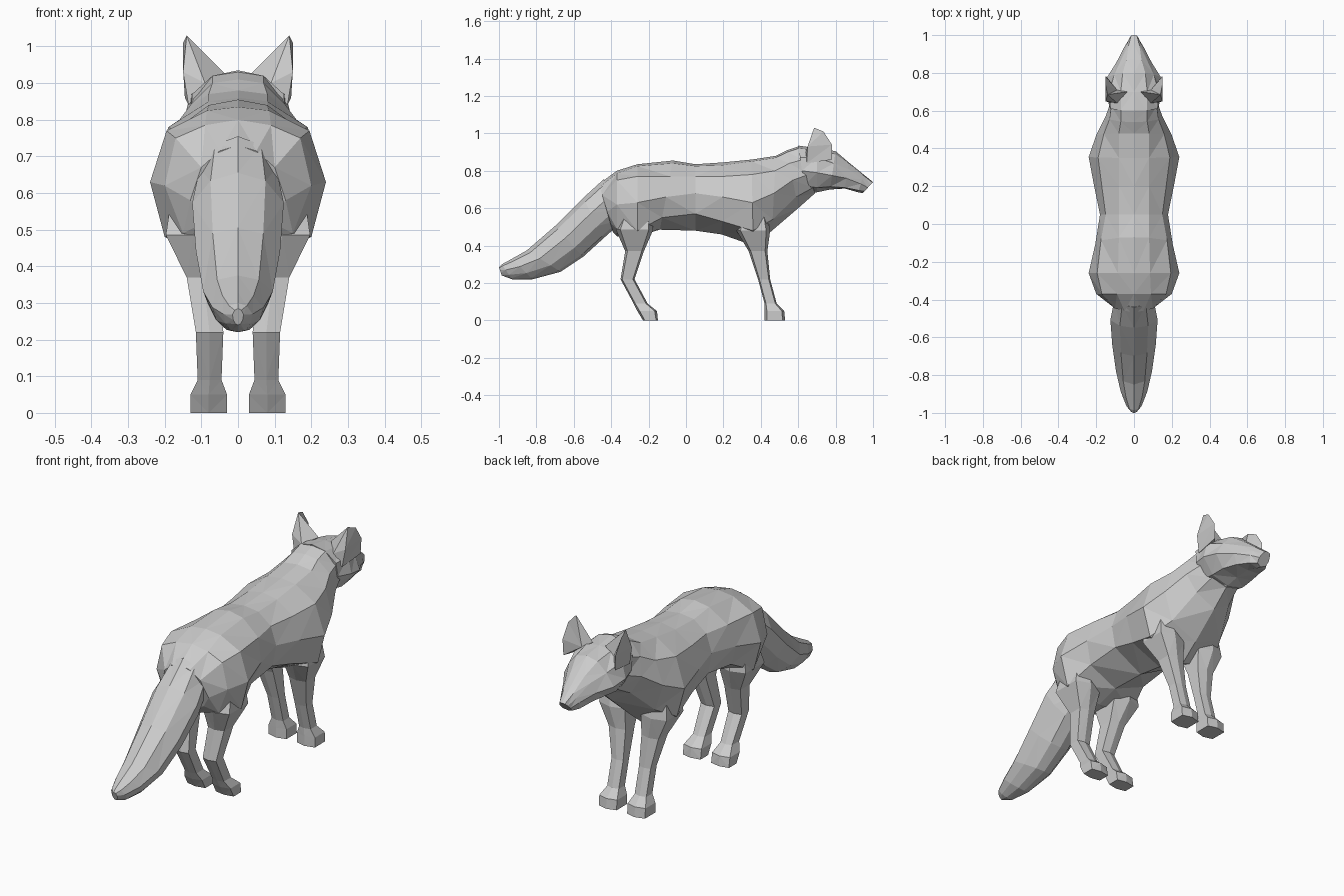
import bpy, bmesh

fur = bpy.data.materials.new("grey_fur")
fur.diffuse_color = (0.6, 0.6, 0.6, 1)


def make_object(name, verts, faces):
    mesh = bpy.data.meshes.new(name)
    mesh.from_pydata(verts, [], faces)
    bm = bmesh.new()
    bm.from_mesh(mesh)
    bmesh.ops.triangulate(bm, faces=[f for f in bm.faces if len(f.verts) == 4])
    bmesh.ops.recalc_face_normals(bm, faces=bm.faces)
    bm.to_mesh(mesh)
    bm.free()
    mesh.materials.append(fur)
    obj = bpy.data.objects.new(name, mesh)
    bpy.context.collection.objects.link(obj)
    return obj


def loft(name, rings):
    """Skin closed rings of equal point count and cap both ends."""
    n = len(rings[0])
    verts = [p for r in rings for p in r]
    faces = [(i * n + k, i * n + (k + 1) % n, (i + 1) * n + (k + 1) % n, (i + 1) * n + k)
             for i in range(len(rings) - 1) for k in range(n)]
    faces += [tuple(range(n)), tuple(range(len(verts) - n, len(verts)))]
    return make_object(name, verts, faces)


def section(y_top, y_bot, z_top, pairs, z_bot):
    """Symmetric slanted ring: top point, side points downwards, bottom point."""
    def at(x, z):
        t = (z_top - z) / (z_top - z_bot)
        return (x, y_top + (y_bot - y_top) * t, z)
    return ([at(0, z_top)] + [at(x, z) for x, z in pairs] + [at(0, z_bot)]
            + [at(-x, z) for x, z in reversed(pairs)])


# Torso from rump to neck
loft("body", [section(*r) for r in [
    (-.465, -.39, .73, [(.05, .715), (.10, .67), (.13, .58), (.09, .52)], .47),
    (-.37, -.37, .80, [(.09, .785), (.17, .75), (.20, .62), (.15, .49)], .45),
    (-.26, -.26, .835, [(.085, .825), (.195, .77), (.24, .63), (.20, .48)], .45),
    (-.07, -.14, .855, [(.08, .84), (.175, .77), (.205, .66), (.165, .55)], .485),
    (.05, .05, .835, [(.08, .825), (.15, .77), (.18, .68), (.16, .57)], .48),
    (.20, .19, .845, [(.08, .83), (.17, .77), (.21, .66), (.17, .53)], .46),
    (.35, .36, .86, [(.08, .85), (.19, .78), (.24, .63), (.20, .48)], .40),
    (.48, .46, .88, [(.08, .87), (.16, .80), (.20, .68), (.15, .54)], .48),
    (.54, .60, .91, [(.07, .90), (.13, .84), (.15, .75), (.10, .66)], .60),
    (.60, .69, .93, [(.07, .92), (.12, .86), (.12, .78), (.08, .71)], .68),
]])

# Wedge-shaped head tapering to the blunt nose
loft("head", [section(*r) for r in [
    (.60, .64, .935, [(.07, .92), (.125, .87), (.13, .80), (.09, .72)], .67),
    (.70, .70, .92, [(.07, .91), (.13, .87), (.15, .79), (.095, .71)], .685),
    (.80, .77, .905, [(.06, .89), (.105, .84), (.14, .775), (.09, .715)], .70),
    (.87, .85, .845, [(.04, .84), (.07, .81), (.092, .76), (.07, .71)], .705),
    (.95, .92, .78, [(.028, .775), (.042, .755), (.053, .73), (.048, .695)], .685),
    (1.0, .945, .74, [(.015, .737), (.024, .725), (.03, .71), (.026, .69)], .68),
]])

# Bushy tail: top point, bottom point and half width per ring
tail = []
for yt, zt, yb, zb, w in [
        (-.44, .755, -.35, .52, .105), (-.55, .655, -.44, .44, .125),
        (-.70, .505, -.55, .34, .115), (-.85, .375, -.67, .26, .095),
        (-.93, .33, -.82, .22, .07), (-.985, .30, -.93, .22, .04),
        (-1.0, .285, -.985, .24, .015)]:
    shape = [(.6, .10), (1, .38), (.85, .7), (.45, .94)]
    tail.append(section(yt, yb, zt, [(w * a, zt + (zb - zt) * b) for a, b in shape], zb))
loft("tail", tail)


# Legs: z, back y, front y, inner x, outer x per ring
def leg_ring(s, z, y0, y1, x0, x1):
    xm, d = (x0 + x1) / 2, (y1 - y0) * .12
    pts = [(xm, y1), (x1, y1 - d), (x1, y0 + d), (xm, y0), (x0, y0 + d), (x0, y1 - d)]
    return [(s * x, y, z) for x, y in pts]


hind = [(.60, -.33, -.19, .08, .18), (.485, -.375, -.175, .045, .197),
        (.37, -.325, -.225, .05, .14), (.22, -.35, -.275, .04, .115),
        (.09, -.28, -.205, .045, .11), (.05, -.26, -.155, .03, .13),
        (0, -.23, -.15, .03, .13)]
fore = [(.58, .29, .43, .08, .18), (.48, .27, .45, .045, .19),
        (.37, .335, .435, .045, .14), (.22, .385, .45, .045, .11),
        (.09, .42, .485, .045, .11), (.05, .42, .525, .03, .13),
        (0, .42, .53, .03, .13)]

# Cupped ears: tip, upper front, back, front outer, front low, back low, inner, hollow
ear = [(.14, .685, 1.03), (.15, .735, 1.01), (.15, .65, .93), (.15, .78, .94),
       (.145, .78, .86), (.135, .645, .84), (.035, .70, .925), (.09, .71, .89),
       (.09, .64, .90)]
ear_faces = [(0, 1, 2), (1, 3, 2), (2, 3, 5), (3, 4, 5), (0, 2, 8), (0, 8, 6), (2, 5, 8),
             (0, 6, 7), (0, 7, 1), (1, 7, 3), (3, 7, 4), (4, 7, 5), (7, 6, 5), (6, 8, 5)]

for side, s in (("right", 1), ("left", -1)):
    loft("hind_leg_" + side, [leg_ring(s, *r) for r in hind])
    loft("front_leg_" + side, [leg_ring(s, *r) for r in fore])
    make_object("ear_" + side, [(s * x, y, z) for x, y, z in ear], ear_faces)
